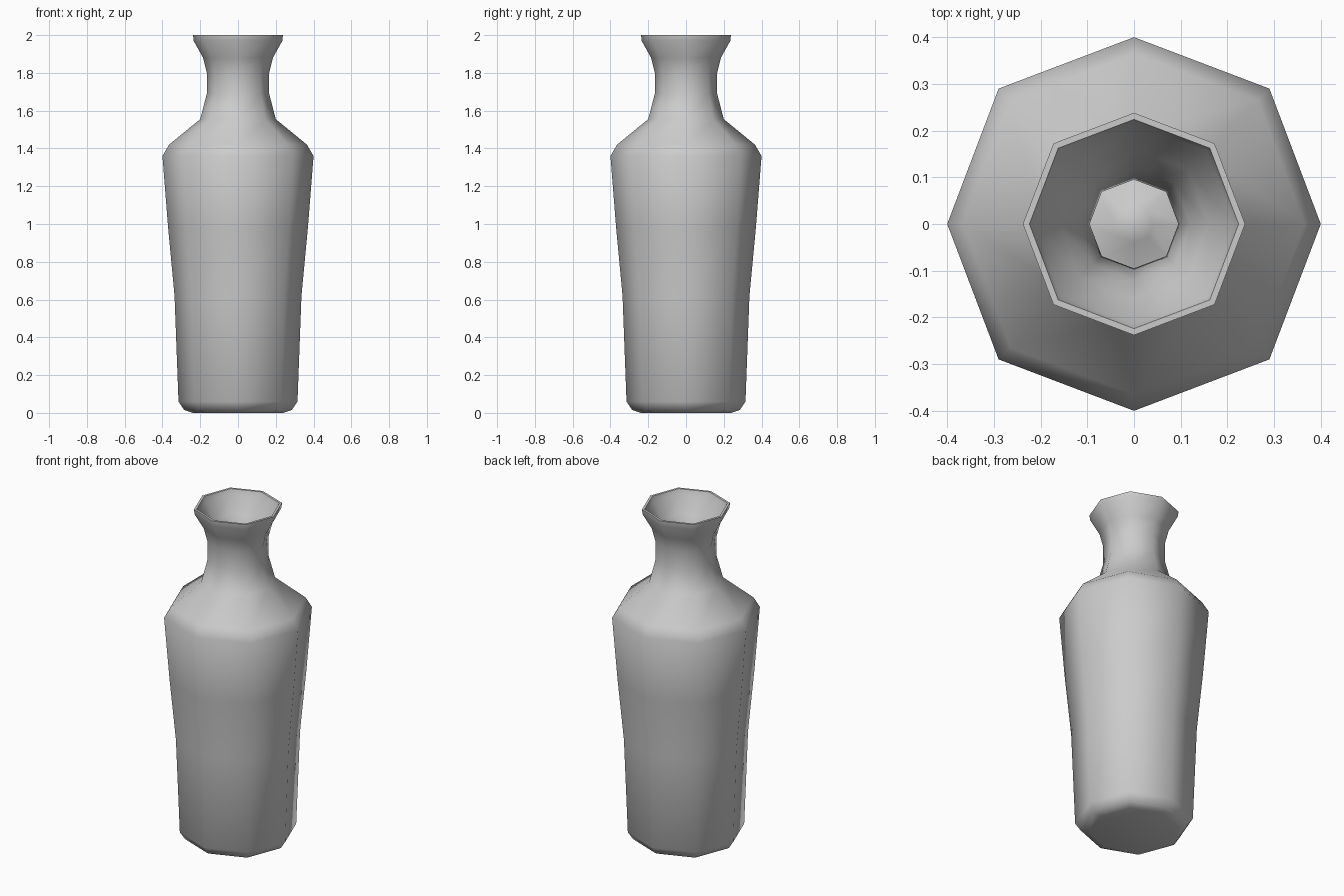
import bpy, bmesh, math

if "Cube" in bpy.data.objects:
    bpy.data.objects.remove(bpy.data.objects["Cube"])

SIDES = 8

# Profile (radius, height): underside, body, shoulder, neck, flared lip, then the inside wall and raised floor
profile = [
    (0.24, 0.0), (0.285, 0.015), (0.315, 0.06), (0.336, 0.62), (0.37, 0.98),
    (0.40, 1.36), (0.365, 1.42), (0.20, 1.555), (0.165, 1.69), (0.165, 1.80),
    (0.185, 1.88), (0.235, 1.97), (0.238, 2.0), (0.224, 2.0),
    (0.215, 1.97), (0.16, 1.88), (0.12, 1.80), (0.095, 1.69),
    (0.14, 1.55), (0.32, 1.40), (0.35, 1.34), (0.28, 0.60), (0.25, 0.07),
    (0.11, 0.08), (0.04, 0.14),
]

# Vase: eight-sided lathe with slightly fuller diagonal corners
bm = bmesh.new()
rings = []
for r, z in profile:
    ring = []
    for i in range(SIDES):
        a = 2 * math.pi * i / SIDES
        rr = r * (1.025 if i % 2 else 1.0)
        ring.append(bm.verts.new((rr * math.cos(a), rr * math.sin(a), z)))
    rings.append(ring)
for lo, hi in zip(rings, rings[1:]):
    for i in range(SIDES):
        j = (i + 1) % SIDES
        bm.faces.new((lo[i], lo[j], hi[j], hi[i]))
bm.faces.new(rings[0][::-1])   # underside
bm.faces.new(rings[-1])        # top of the raised inner floor
bmesh.ops.recalc_face_normals(bm, faces=bm.faces)

mesh = bpy.data.meshes.new("vase")
bm.to_mesh(mesh)
bm.free()
vase = bpy.data.objects.new("vase", mesh)
bpy.context.collection.objects.link(vase)

# Soft shading
bpy.context.view_layer.objects.active = vase
vase.select_set(True)
bpy.ops.object.shade_smooth_by_angle(angle=math.radians(65))
